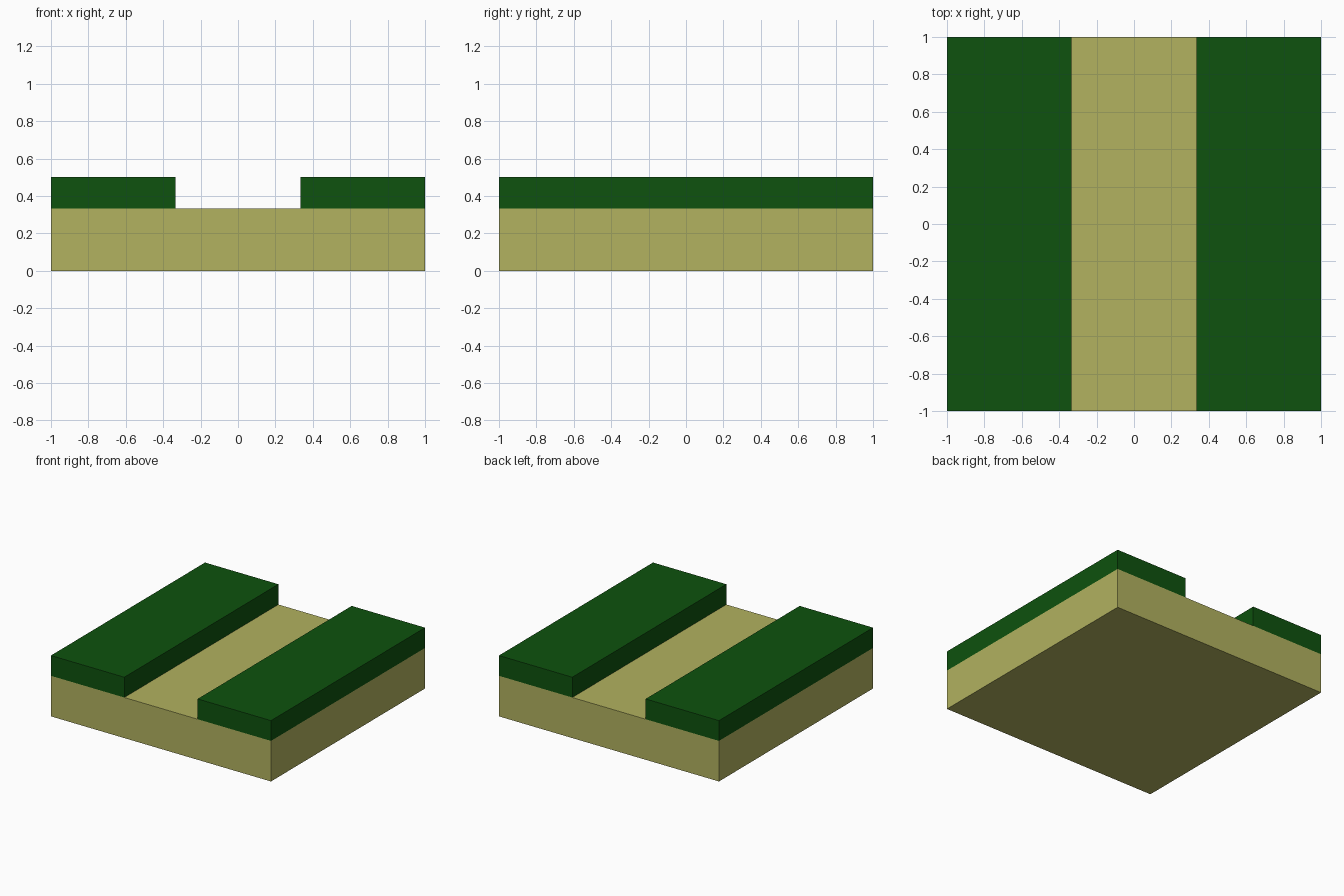
import bpy

if "Cube" in bpy.data.objects:
    bpy.data.objects.remove(bpy.data.objects["Cube"])


def material(name, color):
    m = bpy.data.materials.new(name)
    m.diffuse_color = (*color, 1.0)
    m.use_nodes = True
    m.node_tree.nodes["Principled BSDF"].inputs["Base Color"].default_value = m.diffuse_color
    return m


def box(name, x0, x1, y0, y1, z0, z1, mat):
    bpy.ops.mesh.primitive_cube_add(size=1)
    ob = bpy.context.object
    ob.name = name
    for v in ob.data.vertices:
        v.co.x = x0 if v.co.x < 0 else x1
        v.co.y = y0 if v.co.y < 0 else y1
        v.co.z = z0 if v.co.z < 0 else z1
    ob.data.materials.append(mat)
    return ob


sand = material("sandy tan", (0.445, 0.445, 0.115))
grass = material("dark green", (0.0044, 0.085, 0.0044))

# Slab with the path along y
box("ground_base", -1, 1, -1, 1, 0, 1 / 3, sand)

# Raised banks on both sides of the path
box("left_bank", -1, -1 / 3, -1, 1, 1 / 3, 0.5, grass)
box("right_bank", 1 / 3, 1, -1, 1, 1 / 3, 0.5, grass)
